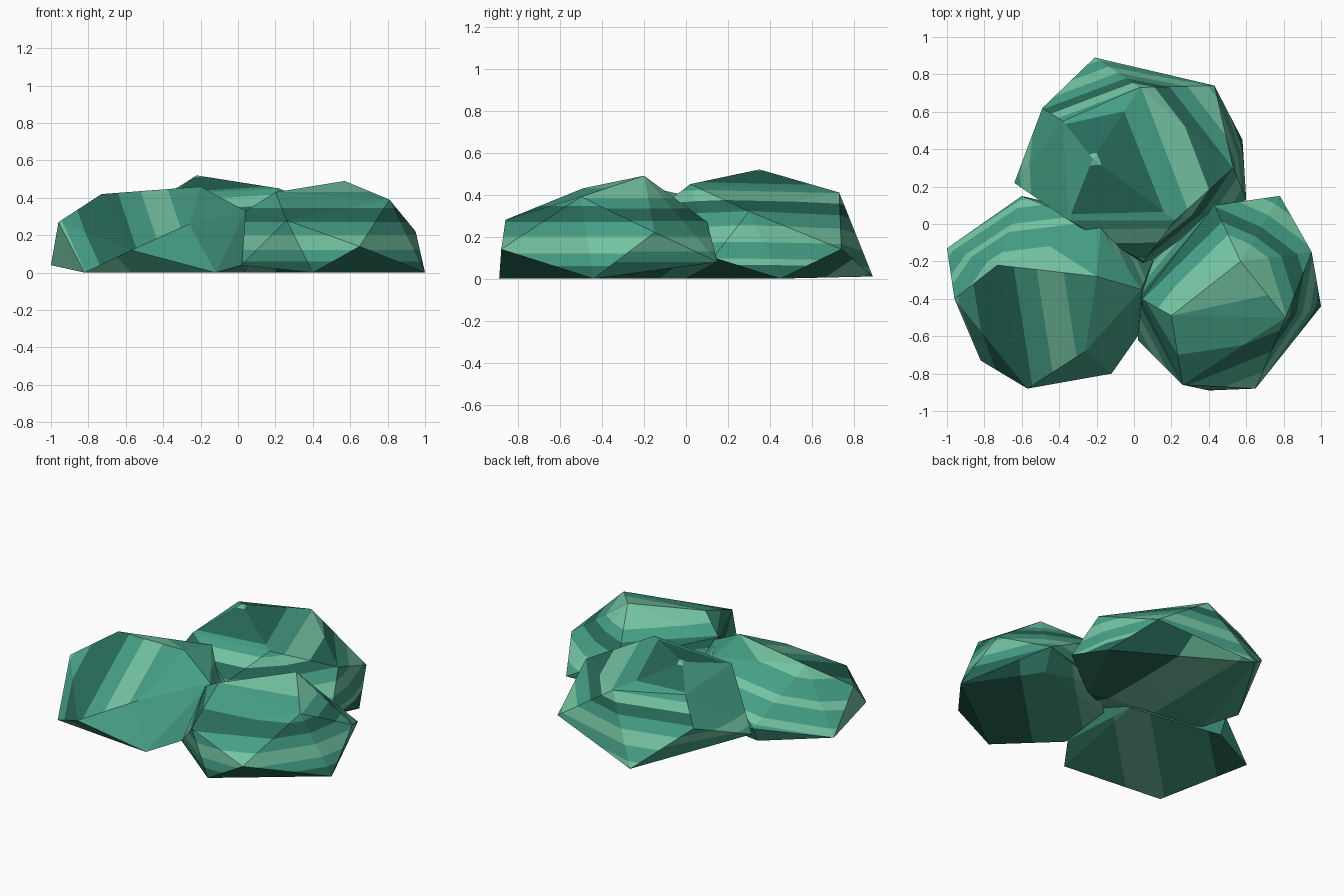
import bpy, bmesh
from mathutils import Vector

cube = bpy.data.objects.get("Cube")
if cube:
    bpy.data.objects.remove(cube, do_unlink=True)


def make_material(name, rgb):
    mat = bpy.data.materials.new(name)
    mat.use_nodes = True
    colour = (*rgb, 1)
    mat.diffuse_color = colour
    mat.node_tree.nodes["Principled BSDF"].inputs["Base Color"].default_value = colour
    return mat


LIGHT, MID, DARK = 0, 1, 2
materials = [
    make_material("light_mint", (0.175, 0.55, 0.365)),
    make_material("mid_teal", (0.061, 0.347, 0.238)),
    make_material("dark_green", (0.021, 0.147, 0.102)),
]


# Face directions that carry their own layers
def underside(n):
    return n.z < -.6


def front(n):
    return n.y < -.15


def steep_front(n):
    return n.y < -.65


def back(n):
    return n.y > .2


def right_side(n):
    return n.x < -.35


def anywhere(n):
    return True


def boulder(name, corners, layers):
    """Faceted hull; each layer set cuts the faces that pass its test into bands."""
    bm = bmesh.new()
    for corner in corners:
        bm.verts.new(corner)
    hull = bmesh.ops.convex_hull(bm, input=bm.verts)
    spare = {g for g in hull["geom_interior"] + hull["geom_unused"]
             if isinstance(g, bmesh.types.BMVert)}
    bmesh.ops.delete(bm, geom=list(spare), context="VERTS")
    bmesh.ops.recalc_face_normals(bm, faces=bm.faces)
    bm.normal_update()

    def layer_of(face):
        return next(i for i, layer in enumerate(layers) if layer[0](face.normal))

    tag = bm.faces.layers.int.new("layer_set")
    for face in bm.faces:
        face[tag] = layer_of(face)
    for index, (test, axis, limits, colours) in enumerate(layers):
        axis = Vector(axis)
        for limit in limits:
            faces = [f for f in bm.faces if f[tag] == index]
            edges = {e for f in faces for e in f.edges}
            verts = {v for f in faces for v in f.verts}
            bmesh.ops.bisect_plane(
                bm, geom=faces + list(edges) + list(verts),
                plane_co=axis * (limit / axis.length_squared), plane_no=axis)
        for face in bm.faces:
            if face[tag] == index:
                height = face.calc_center_median().dot(axis)
                face.material_index = colours[sum(height > li for li in limits)]
                face.smooth = False
    bm.faces.layers.int.remove(tag)
    mesh = bpy.data.meshes.new(name)
    bm.to_mesh(mesh)
    bm.free()
    for mat in materials:
        mesh.materials.append(mat)
    obj = bpy.data.objects.new(name, mesh)
    bpy.context.collection.objects.link(obj)


# Front boulder on the model's right, with layers standing nearly upright
upright = (.85, -.1, .5)
boulder("front_right_boulder", [
    (-1, -.13, .04), (-.96, -.4, .27), (-.82, -.73, 0), (-.57, -.88, .12),
    (-.12, -.8, 0), (.02, -.6, .04), (.04, -.35, .33), (.1, -.2, .12),
    (-.26, -.68, .26), (-.73, -.22, .42), (-.2, -.28, .46), (-.18, -.02, .4),
    (-.6, .15, .1), (.03, 0, 0), (-.6, .1, 0),
], [
    (underside, (-.7, .7, 0), [-.13, .09, .42], [MID, LIGHT, MID, DARK]),
    (steep_front, upright, [-.53, -.36], [LIGHT, DARK, MID]),
    (back, (-.2, 0, 1), [.24, .28, .36, .4, .5],
     [MID, LIGHT, MID, LIGHT, MID, LIGHT]),
    (anywhere, upright, [-.62, -.53, -.31, -.2, -.07],
     [LIGHT, MID, DARK, MID, LIGHT, MID]),
])

# Front boulder on the model's left, with level layers
boulder("front_left_boulder", [
    (.57, -.2, .49), (.2, -.49, .43), (.81, -.5, .39), (.26, -.86, .28),
    (.65, -.88, .14), (.4, -.89, 0), (1, -.44, 0), (.95, -.15, .22),
    (.78, .15, .08), (.43, .1, .27), (.04, -.4, .33), (.02, -.62, .04),
    (.7, 0, 0), (.07, -.2, .04), (.3, .03, .05),
], [
    (underside, (-.7, .7, 0), [-.64, -.33], [DARK, MID, LIGHT]),
    (front, (0, 0, 1), [.06, .12, .2, .27, .345, .43],
     [DARK, MID, LIGHT, MID, DARK, MID, LIGHT]),
    (anywhere, (0, 0, 1), [.08, .13, .2, .275, .335, .385],
     [DARK, MID, LIGHT, MID, DARK, MID, LIGHT]),
])

# Back boulder, the tallest, with slightly tilted layers
boulder("back_boulder", [
    (-.22, .35, .52), (.03, .73, .41), (.22, .02, .45), (-.35, .02, .42),
    (-.38, .55, .42), (.53, .3, .32), (-.49, .62, .25), (-.64, .22, .1),
    (-.21, .89, .01), (.43, .74, .14), (.58, .45, 0), (.6, .13, .1),
    (.05, -.2, .28), (.05, -.22, .08), (-.45, .1, 0), (.35, -.02, 0),
], [
    (underside, (1, 0, 0), [-.12, .2], [MID, LIGHT, DARK]),
    (right_side, (0, 0, 1), [.14, .2], [MID, LIGHT, MID]),
    (anywhere, (-.06, 0, 1), [.03, .06, .14, .22, .29, .35, .405, .45, .523],
     [DARK, LIGHT, MID, LIGHT, MID, DARK, LIGHT, MID, DARK, LIGHT]),
])
